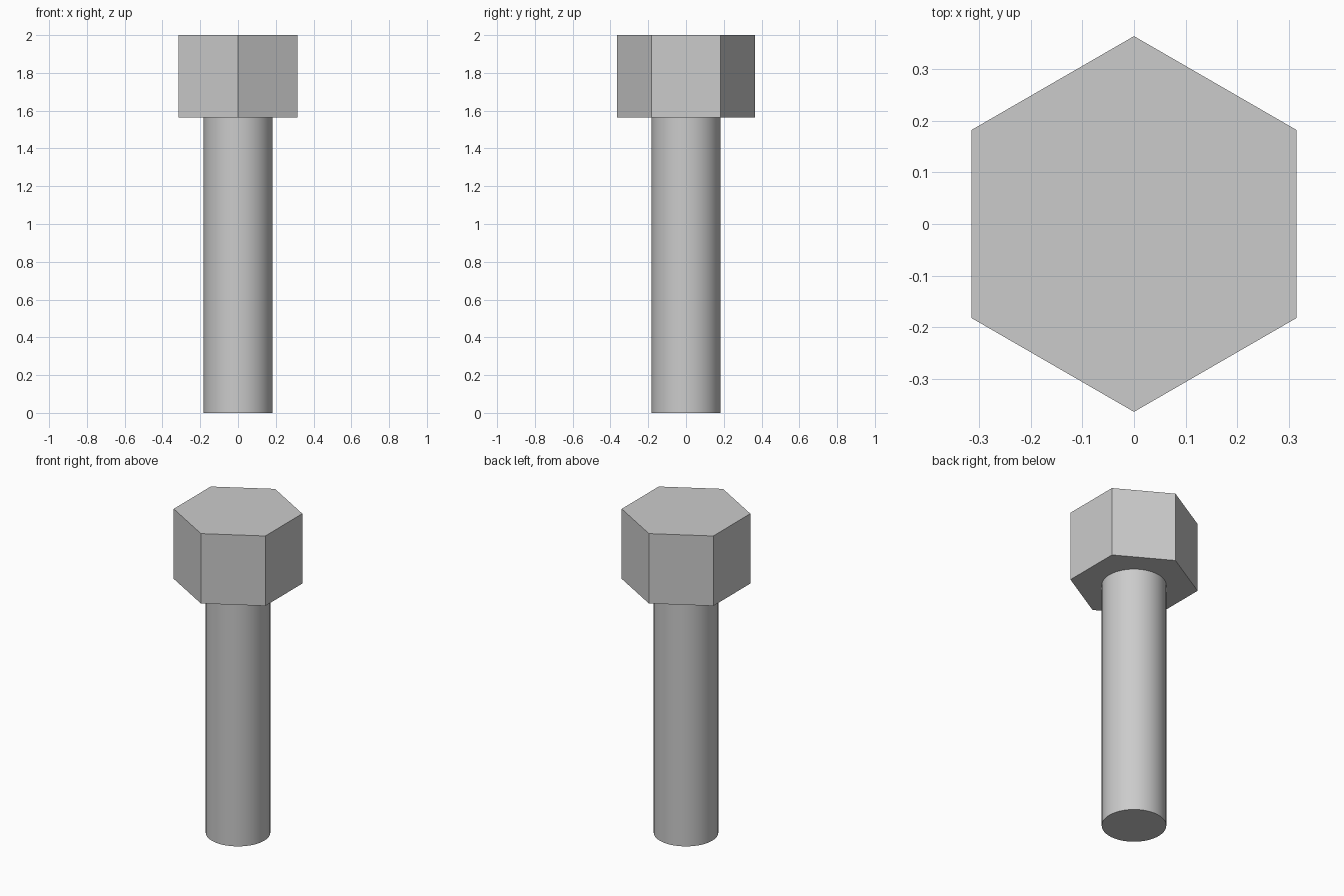
import bpy
import math

HEAD_RADIUS = 0.364
SHAFT_RADIUS = 0.182
HEAD_BOTTOM = 1.565
TOP = 2.0

cube = bpy.data.objects.get("Cube")
if cube:
    bpy.data.objects.remove(cube, do_unlink=True)

# Plain grey metal
steel = bpy.data.materials.new("grey_steel")
steel.use_nodes = True
colour = (0.6, 0.6, 0.6, 1.0)
steel.diffuse_color = colour
steel.node_tree.nodes["Principled BSDF"].inputs["Base Color"].default_value = colour


def prism(name, sides, radius, bottom, top):
    """Upright prism whose first corner points along +y."""
    bpy.ops.mesh.primitive_cylinder_add(
        vertices=sides, radius=radius, depth=top - bottom,
        location=(0, 0, (bottom + top) / 2))
    obj = bpy.context.object
    obj.name = obj.data.name = name
    obj.data.materials.append(steel)
    return obj


# Hexagonal head, flat faced
prism("hex_head", 6, HEAD_RADIUS, HEAD_BOTTOM, TOP)

# Round shaft, smooth sides, seated slightly inside the head
shaft = prism("shaft", 64, SHAFT_RADIUS, 0.0, HEAD_BOTTOM + 0.02)
bpy.ops.object.shade_smooth_by_angle(angle=math.radians(30))
